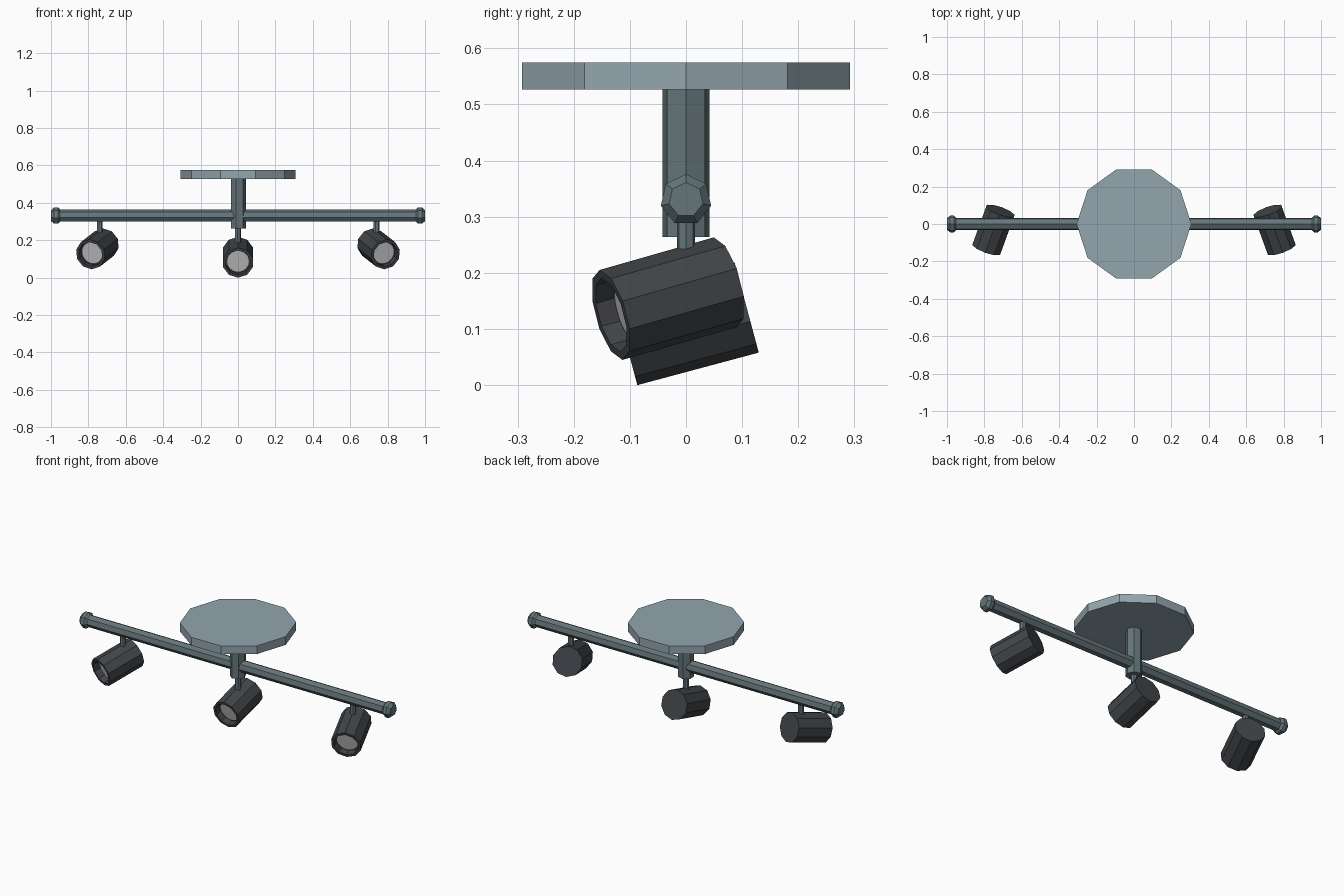
import bpy, bmesh, math
from mathutils import Vector, Matrix

if "Cube" in bpy.data.objects:
    bpy.data.objects.remove(bpy.data.objects["Cube"])


def material(name, rgb):
    m = bpy.data.materials.new(name)
    m.diffuse_color = (*rgb, 1)
    m.use_nodes = True
    m.node_tree.nodes["Principled BSDF"].inputs["Base Color"].default_value = m.diffuse_color
    return m


PALE = material("pale_blue_grey", (0.29, 0.38, 0.42))
STEEL = material("steel_grey", (0.13, 0.18, 0.195))
DARK = material("charcoal", (0.053, 0.059, 0.067))
GLOW = material("lamp_glass", (0.56, 0.56, 0.56))


def frame(origin, axis, first):
    """Local z runs along axis, the first polygon corner lies towards 'first'."""
    z = Vector(axis).normalized()
    x = Vector(first)
    x = (x - z * x.dot(z)).normalized()
    m = Matrix((x, z.cross(x), z)).transposed().to_4x4()
    m.translation = origin
    return m


def lathe(name, profile, sides, mat, matrix):
    """Closed faceted solid from (radius, height) rings with flat end caps."""
    bm = bmesh.new()
    rings = []
    for r, h in profile:
        rings.append([bm.verts.new(matrix @ Vector((r * math.cos(a), r * math.sin(a), h)))
                      for a in (2 * math.pi * i / sides for i in range(sides))])
    for lo, hi in zip(rings, rings[1:]):
        for i in range(sides):
            j = (i + 1) % sides
            bm.faces.new((lo[i], lo[j], hi[j], hi[i]))
    bm.faces.new(rings[0][::-1])
    bm.faces.new(rings[-1])
    bmesh.ops.recalc_face_normals(bm, faces=bm.faces[:])
    mesh = bpy.data.meshes.new(name)
    bm.to_mesh(mesh)
    bm.free()
    mesh.materials.append(mat)
    ob = bpy.data.objects.new(name, mesh)
    bpy.context.collection.objects.link(ob)
    return ob


UP, RIGHT = (0, 0, 1), (1, 0, 0)
BAR_Z = 0.33

# ceiling plate and drop stem
upright = frame((0, 0, 0), UP, RIGHT)
lathe("ceiling_plate", [(0.307, 0.527), (0.307, 0.575)], 10, PALE, upright)
lathe("drop_stem", [(0.043, 0.264), (0.043, 0.53)], 7, STEEL, upright)

# cross bar with faceted end knobs
lathe("cross_bar", [(0.034, -0.96), (0.034, 0.96)], 7, STEEL,
      frame((0, 0, BAR_Z), RIGHT, UP))
for side, label in ((-1, "left"), (1, "right")):
    lathe(label + "_end_knob",
          [(0.031, 0.948), (0.046, 0.963), (0.046, 0.983), (0.031, 1.0)], 7, STEEL,
          frame((0, 0, BAR_Z), (side, 0, 0), UP))


# spotlight: hanger rod, hollow housing and lamp disc
def spotlight(label, x, yaw, z, shift, rod_top, rod_bottom):
    lathe(label + "_hanger", [(0.0165, rod_bottom), (0.0165, rod_top)], 7, STEEL,
          frame((x, 0, 0), UP, RIGHT))
    yaw, tilt = math.radians(yaw), math.radians(15)
    flat = Vector((math.sin(yaw), -math.cos(yaw), 0))
    aim = flat * math.cos(tilt) - Vector(UP) * math.sin(tilt)
    m = frame(Vector((x, 0, z)) + flat * shift, aim, UP)
    half, depth = 0.112, 0.037
    lathe(label + "_housing", [(0.083, -half), (0.083, half),
                               (0.068, half), (0.068, half - depth)], 10, DARK, m)
    lathe(label + "_lamp_disc", [(0.058, half - depth - 0.003),
                                 (0.058, half - depth + 0.004)], 24, GLOW, m)


spotlight("centre_spot", 0, 0, 0.109, 0, 0.27, 0.18)
spotlight("left_spot", -0.74, -20, 0.154, 0.034, 0.32, 0.235)
spotlight("right_spot", 0.74, 20, 0.154, 0.034, 0.32, 0.235)
